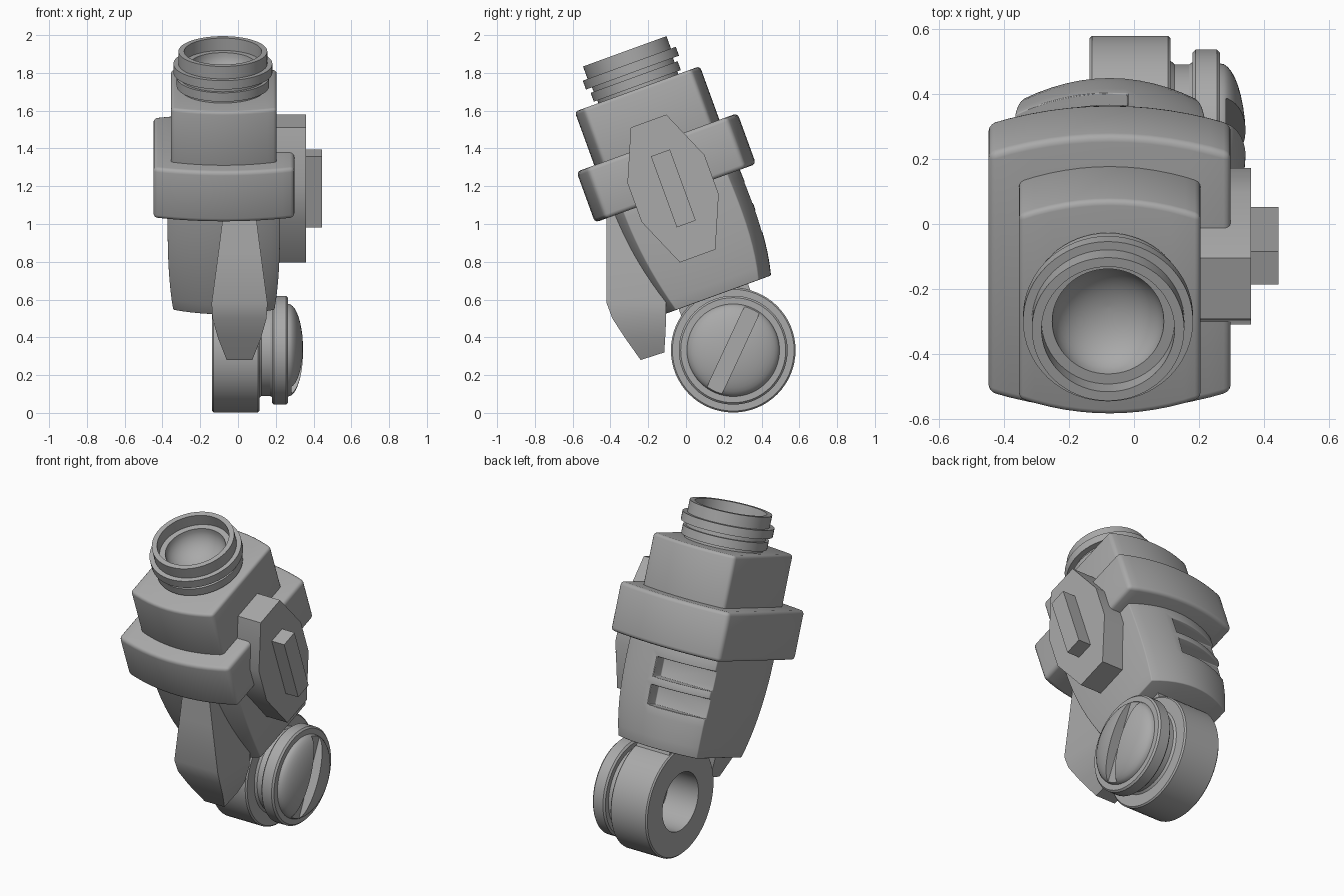
import bpy, bmesh, math
from mathutils import Matrix

if "Cube" in bpy.data.objects:
    bpy.data.objects.remove(bpy.data.objects["Cube"])

GREY = (0.4, 0.4, 0.4, 1)
metal = bpy.data.materials.new("plain grey")
metal.use_nodes = True
metal.diffuse_color = GREY
metal.node_tree.nodes["Principled BSDF"].inputs["Base Color"].default_value = GREY

MID = -0.075                                   # centre line of the housing
TILT = Matrix.Translation((0, 0, 1)) @ Matrix.Rotation(math.radians(20), 4, 'X')
JOINT = Matrix.Translation((0, 0.25, 0.332)) @ Matrix.Rotation(math.radians(90), 4, 'Y')


def loft(name, rings, matrix=Matrix(), closed=False):
    """Skin a stack of equal point loops, capping both ends unless closed."""
    bm = bmesh.new()
    loops = [[bm.verts.new(p) for p in ring] for ring in rings]
    pairs = list(zip(loops, loops[1:]))
    for low, high in pairs:
        for i in range(len(low)):
            j = (i + 1) % len(low)
            bm.faces.new((low[i], low[j], high[j], high[i]))
    bm.faces.new(loops[0][::-1])
    bm.faces.new(loops[-1])
    bmesh.ops.recalc_face_normals(bm, faces=bm.faces)
    mesh = bpy.data.meshes.new(name)
    bm.to_mesh(mesh)
    bm.free()
    mesh.materials.append(metal)
    obj = bpy.data.objects.new(name, mesh)
    bpy.context.collection.objects.link(obj)
    obj.matrix_world = matrix
    return obj


def box(name, x, y, z, matrix=TILT):
    return loft(name, [[(x[0], y[0], h), (x[1], y[0], h), (x[1], y[1], h), (x[0], y[1], h)]
                       for h in z], matrix)


def lathe(name, profile, matrix, steps=64):
    turn = [2 * math.pi * i / steps for i in range(steps)]
    return loft(name, [[(r * math.cos(t), r * math.sin(t), h) for t in turn]
                       for r, h in profile], matrix)


def bowed(z, half, front, back, sag, steps=12):
    """Rectangle section whose front and back edges bow outwards."""
    ts = [2 * i / steps - 1 for i in range(steps + 1)]
    return ([(MID + half * t, front + sag * t * t, z) for t in ts] +
            [(MID - half * t, back - sag * t * t, z) for t in ts])


def finish(obj, bevel=0, cutters=()):
    for cutter in cutters:
        mod = obj.modifiers.new("cut", 'BOOLEAN')
        mod.operation, mod.object, mod.solver = 'DIFFERENCE', cutter, 'EXACT'
    if bevel:
        mod = obj.modifiers.new("round", 'BEVEL')
        mod.width, mod.segments, mod.limit_method = bevel, 3, 'ANGLE'
        mod.angle_limit = math.radians(35)
    bpy.context.view_layer.update()
    mesh = bpy.data.meshes.new_from_object(
        obj.evaluated_get(bpy.context.evaluated_depsgraph_get()))
    obj.modifiers.clear()
    obj.data = mesh
    for cutter in cutters:
        bpy.data.objects.remove(cutter)
    bpy.ops.object.select_all(action='DESELECT')
    obj.select_set(True)
    bpy.context.view_layer.objects.active = obj
    bpy.ops.object.shade_smooth_by_angle(angle=math.radians(32))


# Housing: upper block, wide collar and tapering lower body
finish(loft("upper_block", [bowed(h, 0.28, -0.35, 0.355, 0.05) for h in (0.4, 0.76)], TILT), 0.018)
finish(loft("collar", [bowed(h, 0.373, -0.45, 0.457, 0.06) for h in (0.172, 0.458)], TILT), 0.022)
body = []
for i in range(11):
    t = i / 10
    body.append(bowed(0.2 - 0.61 * t, 0.298 - 0.03 * t ** 3, -0.36 + 0.085 * t * t,
                      0.365 + 0.025 * t - 0.06 * t ** 3, 0.07))
vents = [box("vent_cutter", (-0.6, -0.02), (0.285, 0.6), (h, h + 0.115)) for h in (-0.175, -0.015)]
finish(loft("lower_body", body, TILT), 0.016, vents)

# Threaded neck with a hollow bowl
neck = [(0.225, 0.74), (0.225, 0.775), (0.245, 0.775), (0.245, 0.825), (0.228, 0.825),
        (0.228, 0.85), (0.262, 0.85), (0.262, 0.9), (0.235, 0.9), (0.235, 0.97),
        (0.205, 0.97), (0.205, 0.9), (0.172, 0.9)]
neck += [(0.172 * math.cos(a), 0.9 - 0.13 * math.sin(a))
         for a in [math.pi / 2 * i / 10 for i in range(1, 10)]]
neck.append((0.004, 0.77))
finish(lathe("neck", neck, TILT @ Matrix.Translation((-0.08, 0.008, 0))))

# Side plate with its raised bar
half = [(0.1, 0.58), (0.217, 0.31), (0.217, 0.09), (0.1, -0.18)]
outline = half + [(-a, b) for a, b in reversed(half)]
finish(loft("side_plate", [[(x, a, b) for a, b in outline] for x in (0.15, 0.36)], TILT))
finish(box("side_bar", (0.34, 0.445), (-0.052, 0.055), (0, 0.4)))

# Front guard: height, half width, front and back depth
guard = []
for z, w, front, back in [(1.1, 0.08, -0.42, -0.2), (0.85, 0.112, -0.42, -0.12),
                          (0.58, 0.148, -0.42, -0.105), (0.5, 0.143, -0.39, -0.105),
                          (0.4, 0.115, -0.325, -0.11), (0.28, 0.068, -0.24, -0.115)]:
    lift = 0.04 if z < 0.3 else 0
    guard.append([(0.008 - w, front, z), (0.008 + w, front, z),
                  (0.008 + w, back, z + lift), (0.008 - w, back, z + lift)])
finish(loft("front_guard", guard))

# Joint: stub, eyelet ring, spacer and slotted cap
finish(box("joint_stub", (-0.125, 0.1), (-0.19, 0.2), (-0.52, -0.38)))
finish(lathe("joint_ring", [(0.175, 0.07), (0.175, -0.137), (0.322, -0.137), (0.33, -0.129),
                            (0.33, 0.105), (0.322, 0.113), (0.24, 0.113)], JOINT))
finish(lathe("joint_spacer", [(0.26, 0.105), (0.242, 0.125), (0.242, 0.17), (0.255, 0.19)], JOINT))
cap = [(0.278, 0.18), (0.288, 0.19), (0.288, 0.255), (0.278, 0.265), (0.245, 0.265)]
cap += [(0.245 * math.cos(a), 0.265 + 0.08 * math.sin(a))
        for a in [math.pi / 2 * i / 10 for i in range(1, 10)]]
cap.append((0.004, 0.345))
slot = box("slot_cutter", (0.283, 0.5), (-0.043, 0.043), (-0.24, 0.24),
           Matrix.Translation((0, 0.25, 0.332)) @ Matrix.Rotation(math.radians(-25), 4, 'X'))
finish(lathe("joint_cap", cap, JOINT), 0, [slot])
